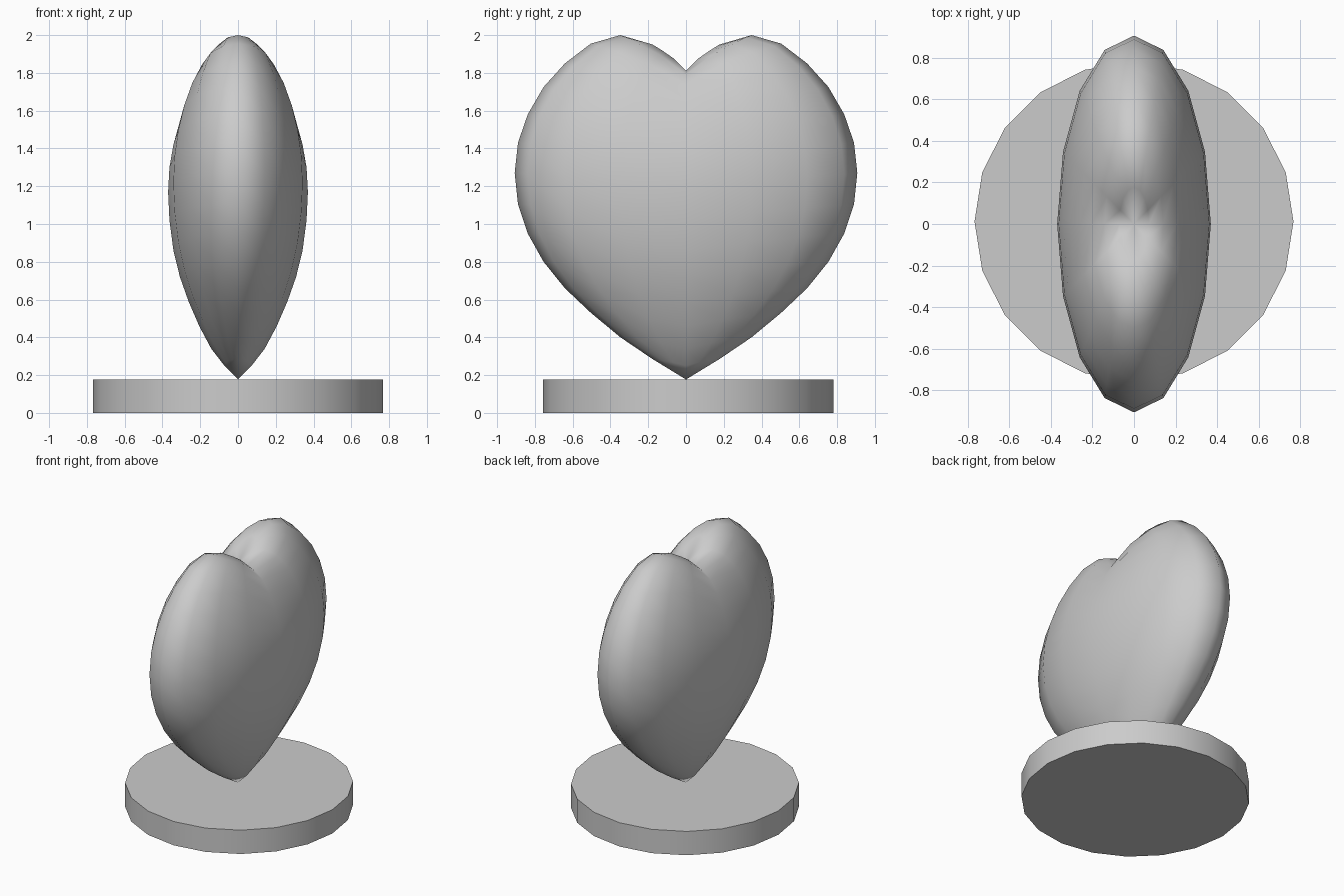
import bpy, bmesh
from math import sin, cos, pi

if "Cube" in bpy.data.objects:
    bpy.data.objects.remove(bpy.data.objects["Cube"])

# Round plinth
bpy.ops.mesh.primitive_cylinder_add(vertices=20, radius=0.768, depth=0.177,
                                    location=(0, 0.012, 0.0885))
base = bpy.context.object
base.name = "round_base"
bpy.ops.object.shade_smooth_by_angle(angle=0.6)

# Heart: a 16-segment flattened sphere whose rings rise towards the two lobes
HALF_X, HALF_Y, SEG = 0.37, 0.907, 16
rim_z = [1.81, 1.95, 2.0, 1.955, 1.85, 1.725, 1.58, 1.43, 1.27,
         1.105, 0.95, 0.80, 0.66, 0.53, 0.40, 0.285, 0.177]   # height along the outline
mid_z = [1.81, 1.81, 1.79, 1.74, 1.65, 1.54, 1.42, 1.30, 1.17,
         1.02, 0.86, 0.72, 0.59, 0.46, 0.34, 0.25, 0.177]     # height along the centre line

bm = bmesh.new()
top = bm.verts.new((0, 0, rim_z[0]))
bottom = bm.verts.new((0, 0, rim_z[-1]))
rings = []
for k in range(1, 16):
    r = sin(pi * k / 16)
    ring = []
    for s in range(SEG):
        a = 2 * pi * s / SEG
        w = abs(sin(a)) ** 0.75
        z = mid_z[k] + (rim_z[k] - mid_z[k]) * w
        ring.append(bm.verts.new((HALF_X * r * cos(a), HALF_Y * r * sin(a), z)))
    rings.append(ring)
for s in range(SEG):
    n = (s + 1) % SEG
    bm.faces.new((top, rings[0][s], rings[0][n]))
    bm.faces.new((bottom, rings[-1][n], rings[-1][s]))
    for a, b in zip(rings, rings[1:]):
        bm.faces.new((a[s], b[s], b[n], a[n]))
bmesh.ops.recalc_face_normals(bm, faces=bm.faces)
for f in bm.faces:
    f.smooth = True
mesh = bpy.data.meshes.new("heart")
bm.to_mesh(mesh)
bm.free()
heart = bpy.data.objects.new("heart", mesh)
bpy.context.collection.objects.link(heart)
